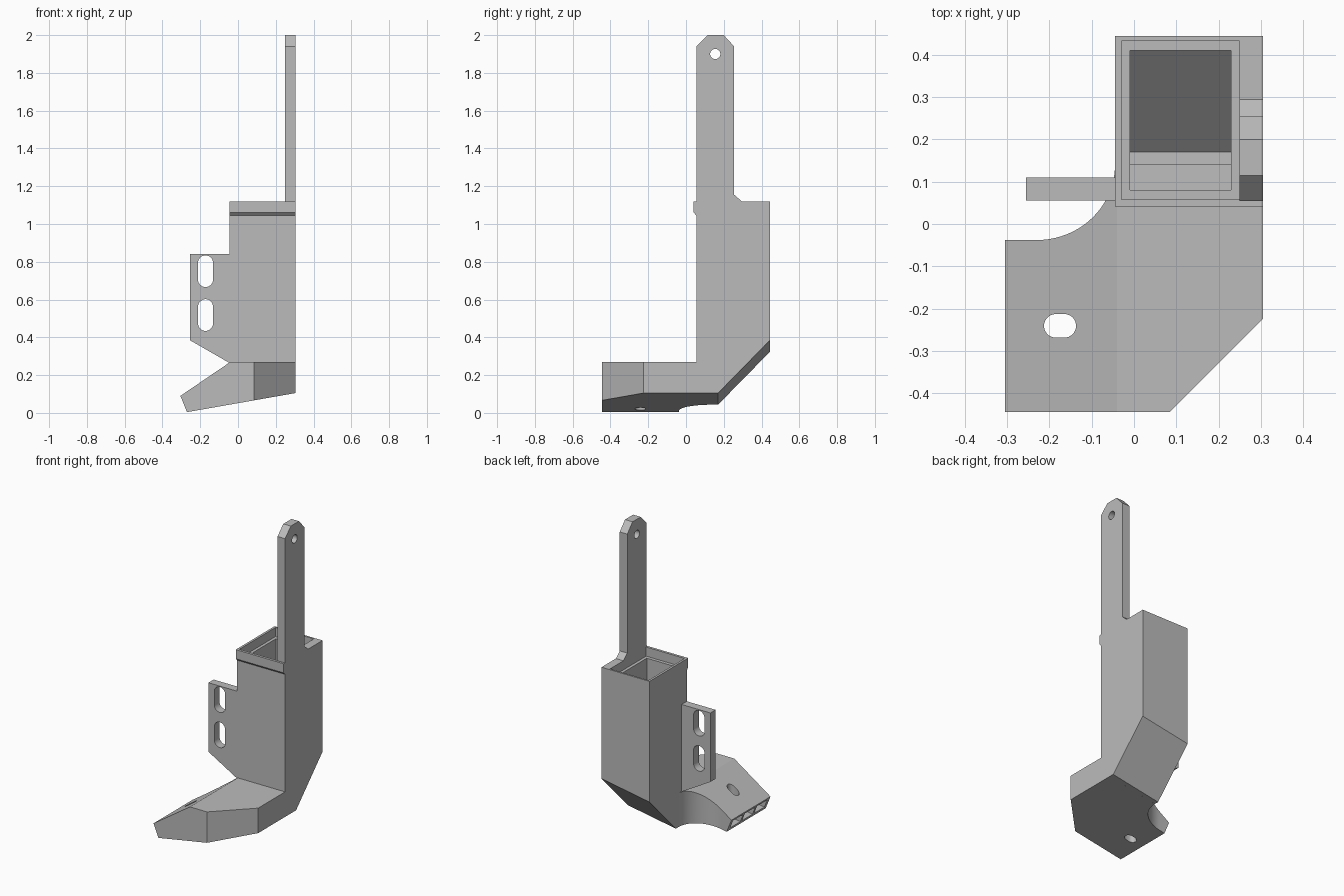
import bpy, bmesh
from math import sin, cos, pi, radians
from mathutils import Vector

cube = bpy.data.objects.get("Cube")
if cube:
    bpy.data.objects.remove(cube, do_unlink=True)

grey = bpy.data.materials.new("plain grey")
grey.use_nodes = True
grey.diffuse_color = (0.5, 0.5, 0.5, 1)
grey.node_tree.nodes["Principled BSDF"].inputs["Base Color"].default_value = (0.5, 0.5, 0.5, 1)


def prism(name, pts, axis, lo, hi):
    """Extrude a 2D outline along an axis from lo to hi."""
    place = {"x": lambda p, d: (d, p[0], p[1]),
             "y": lambda p, d: (p[0], d, p[1]),
             "z": lambda p, d: (p[0], p[1], d)}[axis]
    bm = bmesh.new()
    rings = [[bm.verts.new(place(p, d)) for p in pts] for d in (lo, hi)]
    for ring in rings:
        bm.faces.new(ring)
    n = len(pts)
    for i in range(n):
        j = (i + 1) % n
        bm.faces.new((rings[0][i], rings[0][j], rings[1][j], rings[1][i]))
    bmesh.ops.recalc_face_normals(bm, faces=bm.faces)
    mesh = bpy.data.meshes.new(name)
    bm.to_mesh(mesh)
    bm.free()
    mesh.materials.append(grey)
    obj = bpy.data.objects.new(name, mesh)
    bpy.context.collection.objects.link(obj)
    return obj


def box(name, x0, x1, y0, y1, z0, z1):
    return prism(name, [(x0, y0), (x1, y0), (x1, y1), (x0, y1)], "z", z0, z1)


def combine(target, other, operation):
    """Apply a boolean and remove the helper."""
    mod = target.modifiers.new("combine", "BOOLEAN")
    mod.operation = operation
    mod.solver = "EXACT"
    mod.object = other
    with bpy.context.temp_override(object=target, active_object=target, selected_objects=[target]):
        bpy.ops.object.modifier_apply(modifier=mod.name)
    bpy.data.objects.remove(other, do_unlink=True)


def trim_bottom(obj, lift):
    """Cut the tilted floor and the sloping back of the elbow."""
    bm = bmesh.new()
    bm.from_mesh(obj.data)
    corner = Vector((0.305, 0.17, 0.105 + lift))
    for normal in (Vector((0.175, 0, -1)), Vector((0.175, 1.02, -1))):
        cut = bmesh.ops.bisect_plane(bm, geom=bm.verts[:] + bm.edges[:] + bm.faces[:],
                                     plane_co=corner, plane_no=normal, clear_outer=True)
        edges = [e for e in cut["geom_cut"] if isinstance(e, bmesh.types.BMEdge)]
        bmesh.ops.contextual_create(bm, geom=edges)
    bmesh.ops.recalc_face_normals(bm, faces=bm.faces)
    bm.to_mesh(obj.data)
    bm.free()


def arc(rx, ry, steps=20):
    """Concave quarter ellipse beside the foot."""
    return [(-0.23 + rx * cos(a), 0.14 - ry * sin(a))
            for a in (pi / 2 * i / steps for i in range(steps + 1))]


def slot(cx, cy, half, r, upright):
    """Outline of a round-ended slot."""
    pts = []
    for i in range(24):
        a = 2 * pi * (i + 0.5) / 24
        u, v = r * cos(a), r * sin(a)
        u += half if u > 0 else -half
        pts.append((cx - v, cy + u) if upright else (cx + u, cy + v))
    return pts


# Foot: side profile limited by its plan outline
foot_plan = [(-0.36, -0.445), (0.085, -0.445), (0.305, -0.225), (0.305, 0.14)]
foot = prism("foot", [(-0.305, 0.09), (-0.27, 0.004), (0.305, 0.105), (0.305, 0.27), (-0.04, 0.27)],
             "y", -0.445, 0.2)
combine(foot, prism("plan", foot_plan + arc(0.185, 0.178) + [(-0.36, -0.038)], "z", -0.1, 0.5),
        "INTERSECT")

# Column with its front lip
body = box("duct_body", -0.045, 0.305, 0.055, 0.445, -0.2, 1.12)
trim_bottom(body, 0)
combine(body, foot, "UNION")
lip = [(0.07, 1.045), (0.055, 1.045), (0.041, 1.06), (0.041, 1.12), (0.07, 1.12)]
combine(body, prism("lip", lip, "x", -0.045, 0.305), "UNION")

# Air passage in the foot, interrupted by vanes and the screw boss
passage = prism("passage", [(-0.35, 0.043), (-0.35, 0.01), (0.275, 0.12), (0.275, 0.24), (-0.05, 0.24)],
                "y", -0.5, 0.2)
inner_plan = [(-0.4, -0.42), (0.075, -0.42), (0.23, -0.265), (0.23, 0.14)]
combine(passage, prism("inner_plan", inner_plan + arc(0.21, 0.203) + [(-0.4, -0.063)], "z", -0.1, 0.5),
        "INTERSECT")
for y in (-0.305, -0.178):
    combine(passage, box("vane", -0.5, -0.1, y - 0.009, y + 0.009, -0.1, 0.5), "DIFFERENCE")
combine(passage, prism("boss", slot(-0.175, -0.241, 0.01, 0.048, False), "z", -0.1, 0.5), "DIFFERENCE")
combine(body, passage, "DIFFERENCE")

# Shaft down the column, stepped rim and screw slot
shaft = box("shaft", -0.01, 0.23, 0.08, 0.41, -0.2, 1.3)
trim_bottom(shaft, 0.035)
combine(body, shaft, "DIFFERENCE")
combine(body, box("rim_step", -0.03, 0.25, 0.058, 0.433, 1.06, 1.3), "DIFFERENCE")
combine(body, prism("screw_slot", slot(-0.175, -0.241, 0.01, 0.028, False), "z", -0.1, 0.5), "DIFFERENCE")

# Slotted mounting tab
tab = prism("mounting_tab", [(-0.255, 0.84), (-0.255, 0.385), (-0.043, 0.263), (-0.043, 0.84)],
            "y", 0.0555, 0.11)
for z in (0.75, 0.518):
    combine(tab, prism("tab_slot", slot(-0.172, z, 0.044, 0.04, True), "y", 0, 0.2), "DIFFERENCE")

# Upright arm with clipped corners and an eyelet
arm = prism("support_arm", [(0.055, 1.12), (0.295, 1.12), (0.255, 1.155), (0.255, 1.94),
                            (0.2, 2.0), (0.115, 2.0), (0.055, 1.94)], "x", 0.25, 0.305)
combine(arm, prism("eyelet", slot(0.155, 1.9, 0, 0.027, False), "x", 0.2, 0.4), "DIFFERENCE")

# Smooth the curved walls and keep the edges crisp
for obj in (body, tab, arm):
    bpy.ops.object.select_all(action="DESELECT")
    obj.select_set(True)
    bpy.context.view_layer.objects.active = obj
    bpy.ops.object.shade_smooth_by_angle(angle=radians(25))
